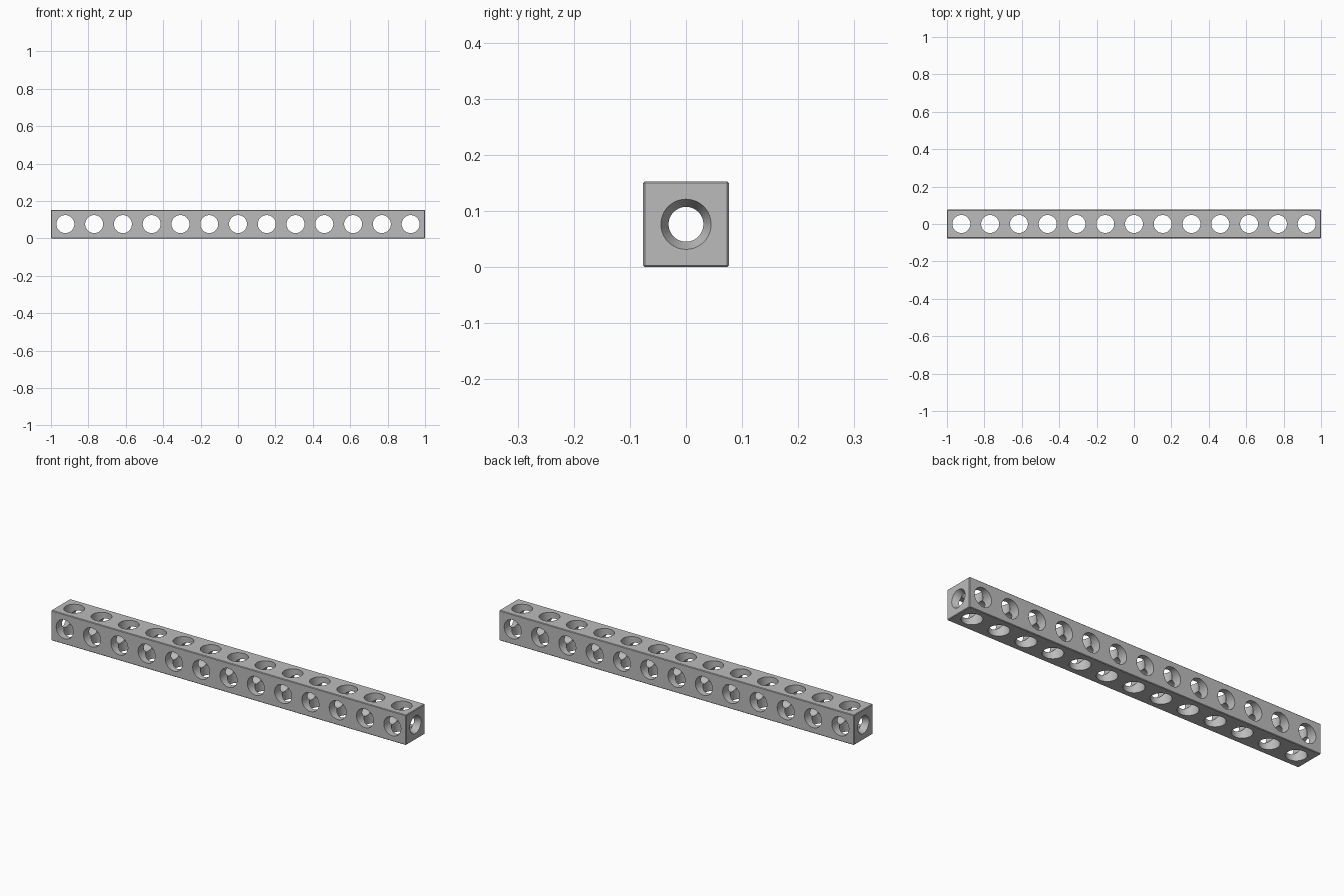
import bpy
import bmesh
import math
from mathutils import Matrix, Vector

old = bpy.data.objects.get("Cube")
if old:
    bpy.data.objects.remove(old, do_unlink=True)

HOLES = 13
PITCH = 2 / HOLES
SIZE = 0.153           # width and height of the beam
MID = SIZE / 2
HOLE_R = 0.048         # cross holes
BORE_R = 0.031         # lengthwise bore
SINK_R = 0.045         # mouth of the bore at each end
SINK_DEPTH = 0.03

grey = bpy.data.materials.new("plain grey")
grey.use_nodes = True
colour = (0.5, 0.5, 0.5, 1)
grey.diffuse_color = colour
grey.node_tree.nodes["Principled BSDF"].inputs["Base Color"].default_value = colour


def make_object(name, bm):
    mesh = bpy.data.meshes.new(name)
    bm.to_mesh(mesh)
    bm.free()
    mesh.materials.append(grey)
    obj = bpy.data.objects.new(name, mesh)
    bpy.context.collection.objects.link(obj)
    return obj


def add_cone(bm, centre, axis, r_start, r_end, length):
    """Cone or cylinder whose r_end side points along axis."""
    turn = Vector((0, 0, 1)).rotation_difference(Vector(axis)).to_matrix().to_4x4()
    bmesh.ops.create_cone(bm, cap_ends=True, segments=48, radius1=r_start,
                          radius2=r_end, depth=length,
                          matrix=Matrix.Translation(centre) @ turn)


# Square beam with finely chamfered edges
bm = bmesh.new()
bmesh.ops.create_cube(bm, size=1, matrix=Matrix.Translation((0, 0, MID))
                      @ Matrix.Diagonal((2, SIZE, SIZE, 1)))
bmesh.ops.bevel(bm, geom=bm.edges[:], offset=0.003, segments=1, affect='EDGES')
beam = make_object("drilled_beam", bm)

# Cutters: rows of cross holes, lengthwise bore, countersinks
cutters = []
for name, axis in (("side_holes", (0, 1, 0)), ("upright_holes", (0, 0, 1))):
    bm = bmesh.new()
    for i in range(HOLES):
        add_cone(bm, ((i - (HOLES - 1) / 2) * PITCH, 0, MID), axis, HOLE_R, HOLE_R, 0.4)
    cutters.append(make_object(name, bm))

bm = bmesh.new()
add_cone(bm, (0, 0, MID), (1, 0, 0), BORE_R, BORE_R, 2.4)
cutters.append(make_object("long_bore", bm))

bm = bmesh.new()
slope = (SINK_R - BORE_R) / SINK_DEPTH
for side in (-1, 1):
    add_cone(bm, (side, 0, MID), (side, 0, 0), BORE_R - 0.0005,
             SINK_R + slope * SINK_DEPTH, 2 * SINK_DEPTH)
cutters.append(make_object("end_countersinks", bm))

# Drill the beam, then drop the cutters
bpy.context.view_layer.objects.active = beam
for cutter in cutters:
    cutter.hide_render = True
    drill = beam.modifiers.new(cutter.name, 'BOOLEAN')
    drill.operation = 'DIFFERENCE'
    drill.solver = 'EXACT'
    drill.object = cutter
    bpy.ops.object.modifier_apply(modifier=drill.name)
for cutter in cutters:
    bpy.data.objects.remove(cutter, do_unlink=True)

# Smooth hole walls, sharp rims
bpy.ops.object.select_all(action='DESELECT')
beam.select_set(True)
bpy.ops.object.shade_smooth_by_angle(angle=math.radians(25))
